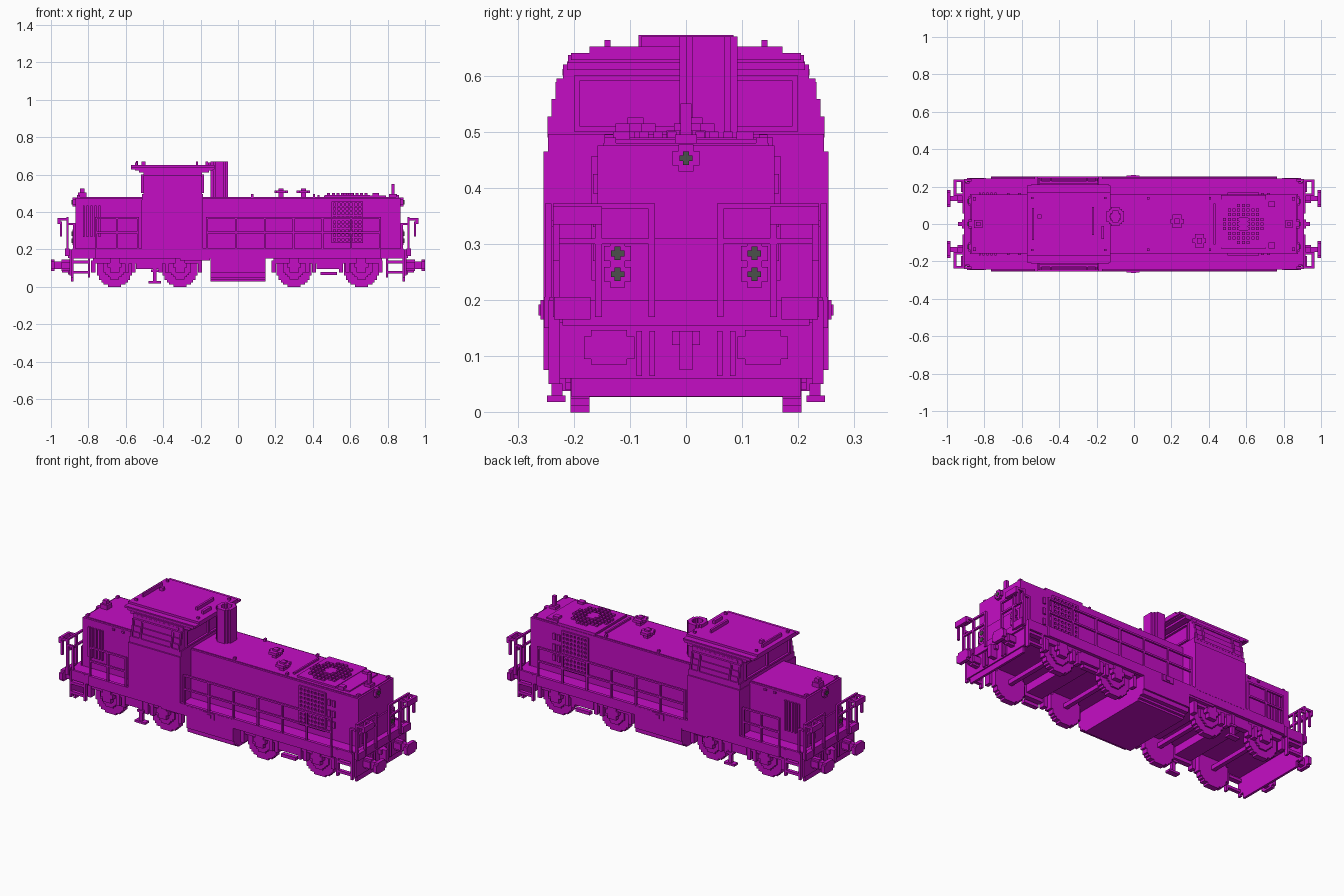
import bpy, bmesh, math
from mathutils import Matrix

cube = bpy.data.objects.get("Cube")
if cube:
    bpy.data.objects.remove(cube)

V = 0.012  # block size used for stepped shapes


def material(name, rgb):
    m = bpy.data.materials.new(name)
    m.use_nodes = True
    m.diffuse_color = (*rgb, 1)
    m.node_tree.nodes["Principled BSDF"].inputs["Base Color"].default_value = (*rgb, 1)
    return m


MAGENTA = material("magenta paint", (0.56, 0.004, 0.56))
GREY = material("lamp grey", (0.07, 0.08, 0.07))


class Part:
    """Collects boxes into one mesh object."""

    def __init__(self):
        self.bm = bmesh.new()

    def box(self, x0, x1, y0, y1, z0, z1):
        mat = Matrix.Translation(((x0 + x1) / 2, (y0 + y1) / 2, (z0 + z1) / 2))
        mat = mat @ Matrix.Diagonal((abs(x1 - x0), abs(y1 - y0), abs(z1 - z0), 1))
        bmesh.ops.create_cube(self.bm, size=1, matrix=mat)

    def sides(self, x0, x1, y0, y1, z0, z1):  # mirrored across the length
        self.box(x0, x1, y0, y1, z0, z1)
        self.box(x0, x1, -y1, -y0, z0, z1)

    def ends(self, x0, x1, y0, y1, z0, z1):  # mirrored front to back of the train
        self.box(x0, x1, y0, y1, z0, z1)
        self.box(-x1, -x0, y0, y1, z0, z1)

    def quad(self, x0, x1, y0, y1, z0, z1):  # all four corners
        self.sides(x0, x1, y0, y1, z0, z1)
        self.sides(-x1, -x0, y0, y1, z0, z1)

    def disc(self, axis, a, b, r, lo, hi, hole=0):
        """Stepped disc centred on (a, b), running lo..hi along the axis."""
        n = max(2, round(2 * r / V))
        s = 2 * r / n
        for i in range(n):
            t = -r + (i + 0.5) * s
            w = max(s, math.floor(math.sqrt(r * r - t * t) / s + 0.4) * s)
            h = math.sqrt(max(0, hole * hole - t * t))
            for u0, u1 in ([(-w, -h), (h, w)] if h > 0 else [(-w, w)]):
                if axis == "y":
                    self.box(a + u0, a + u1, lo, hi, b + t - s / 2, b + t + s / 2)
                elif axis == "z":
                    self.box(a + u0, a + u1, b + t - s / 2, b + t + s / 2, lo, hi)
                else:
                    self.box(lo, hi, a + u0, a + u1, b + t - s / 2, b + t + s / 2)

    def done(self, name, mat=MAGENTA):
        me = bpy.data.meshes.new(name)
        self.bm.to_mesh(me)
        self.bm.free()
        me.materials.append(mat)
        bpy.context.collection.objects.link(bpy.data.objects.new(name, me))


# Underframe: floor, side sills and stepped end platforms
p = Part()
p.box(-0.88, 0.88, -0.235, 0.235, 0.155, 0.2)
p.sides(-0.765, 0.765, 0.235, 0.253, 0.15, 0.205)
p.quad(0.765, 0.885, 0.23, 0.243, 0.15, 0.205)
p.ends(0.88, 0.91, -0.22, 0.22, 0.155, 0.2)
p.done("underframe")

# End beams with slots, and the corner steps
p = Part()
p.ends(0.88, 0.9, -0.225, 0.225, 0.06, 0.16)
p.ends(0.88, 0.893, -0.205, 0.205, 0.028, 0.06)
for y in (0.055, 0.078):
    p.quad(0.9, 0.91, y, y + 0.01, 0.065, 0.145)
p.quad(0.8, 0.89, 0.225, 0.245, 0.07, 0.085)
p.quad(0.8, 0.89, 0.215, 0.245, 0.125, 0.14)
for x in (0.79, 0.88):
    p.quad(x, x + 0.012, 0.225, 0.245, 0.05, 0.2)
p.done("end_beams_and_steps")

# Buffers and coupling hooks
p = Part()
for s in (-1, 1):
    for y in (-0.137, 0.137):
        p.disc("x", y, 0.115, 0.02, s * 0.9, s * 0.99)
        p.disc("x", y, 0.115, 0.03, s * 0.9, s * 0.945)
        p.box(s * 0.98, s, y - 0.045, y + 0.045, 0.095, 0.135)
        p.box(s * 0.98, s, y - 0.032, y + 0.032, 0.085, 0.147)
p.ends(0.9, 0.94, -0.012, 0.012, 0.075, 0.145)
p.ends(0.9, 0.92, -0.025, 0.025, 0.12, 0.145)
p.done("buffers_and_couplings")

# Long and short hoods, with a panel joint along the flanks
p = Part()
p.box(-0.87, 0.87, -0.158, 0.158, 0.19, 0.475)
p.box(-0.86, 0.86, -0.147, 0.147, 0.475, 0.48)
p.ends(0.87, 0.878, -0.16, 0.16, 0.2, 0.31)
p.done("hoods")

# Flank grilles, louvres and small hatches
p = Part()
for i in range(8):
    x = 0.5 + i * 0.0225
    p.sides(x, x + 0.01, 0.158, 0.168, 0.235, 0.455)
for i in range(10):
    z = 0.235 + i * 0.0235
    p.sides(0.5, 0.667, 0.158, 0.168, z, z + 0.01)
for i in range(5):
    x = -0.83 + i * 0.021
    p.sides(x, x + 0.01, 0.158, 0.168, 0.265, 0.435)
for x in (0.68, 0.71):
    for z in (0.27, 0.33, 0.39):
        p.sides(x, x + 0.016, 0.158, 0.166, z, z + 0.035)
for x in (-0.68, -0.62):
    p.sides(x, x + 0.015, 0.158, 0.165, 0.455, 0.465)
p.done("grilles_and_louvres")

# Roof fan: raised plate, ring and grid of studs
p = Part()
p.box(0.46, 0.79, -0.125, 0.13, 0.475, 0.487)
p.box(0.465, 0.705, -0.13, 0.155, 0.475, 0.49)
p.box(0.425, 0.435, -0.11, 0.11, 0.475, 0.49)
for i in range(-4, 5):
    for j in range(-4, 5):
        x, y = i * 0.025, j * 0.025
        if math.hypot(x, y) < 0.108:
            p.box(0.577 + x, 0.593 + x, y - 0.008, y + 0.008, 0.488, 0.5)
p.disc("z", 0.585, 0, 0.035, 0.488, 0.502)
p.box(0.72, 0.755, -0.13, -0.1, 0.475, 0.5)
p.box(0.72, 0.755, 0.09, 0.12, 0.475, 0.5)
p.done("roof_fan")

# Hood roof fittings: vent caps, lifting lugs, end masts
p = Part()
for x, y in ((0.23, 0.015), (0.35, -0.09)):
    p.disc("z", x, y, 0.02, 0.475, 0.505)
    p.disc("z", x, y, 0.036, 0.5, 0.515)
    p.disc("z", x, y, 0.014, 0.515, 0.525)
for x in (0.07, 0.4):
    p.sides(x, x + 0.012, 0.13, 0.145, 0.475, 0.495)
p.quad(0.845, 0.86, 0.125, 0.145, 0.475, 0.49)
p.box(0.82, 0.838, -0.01, 0.01, 0.475, 0.55)
p.box(0.808, 0.85, -0.02, 0.02, 0.475, 0.495)
p.box(-0.845, -0.82, -0.012, 0.012, 0.475, 0.525)
p.box(-0.855, -0.81, -0.022, 0.022, 0.475, 0.505)
p.done("hood_roof_fittings")

# Hollow exhaust stack
p = Part()
p.disc("z", -0.1, 0.04, 0.052, 0.47, 0.67, hole=0.028)
p.disc("z", -0.1, 0.04, 0.035, 0.47, 0.63)
p.done("exhaust_stack")

# Cab: straight lower walls, stepped taper above, overhanging roof
p = Part()
p.box(-0.515, -0.187, -0.254, 0.254, 0.195, 0.465)
p.box(-0.31, -0.15, -0.25, 0.25, 0.14, 0.2)
for i, half in enumerate((0.246, 0.24, 0.233, 0.226, 0.219)):
    z = 0.465 + i * 0.031
    inset = 0.006 * (i > 0)
    p.box(-0.512 + inset, -0.187 - inset, -half, half, z, z + 0.031)
p.done("cab")

p = Part()
p.box(-0.53, -0.155, -0.212, 0.212, 0.61, 0.625)
p.box(-0.55, -0.135, -0.21, 0.21, 0.622, 0.637)
p.box(-0.572, -0.125, -0.172, 0.172, 0.635, 0.652)
p.box(-0.572, -0.125, -0.205, 0.205, 0.628, 0.64)
p.sides(-0.48, -0.22, 0.205, 0.22, 0.6, 0.612)
for x in (-0.55, -0.16):  # roof lamps, horns and rails
    p.sides(x, x + 0.014, 0.135, 0.145, 0.65, 0.663)
p.box(-0.225, -0.213, -0.06, 0.09, 0.65, 0.67)
p.box(-0.545, -0.535, -0.085, 0.085, 0.65, 0.672)
p.box(-0.515, -0.495, 0.03, 0.05, 0.65, 0.67)
p.box(-0.175, -0.16, -0.08, -0.01, 0.65, 0.67)
p.done("cab_roof")

# Cab window frames
p = Part()
for x in (-0.505, -0.45, -0.255, -0.205):
    for z, y in ((0.496, 0.24), (0.527, 0.233), (0.558, 0.226)):
        p.sides(x, x + 0.01, y - 0.01, y + 0.007, z, z + 0.031)
p.sides(-0.505, -0.195, 0.23, 0.247, 0.49, 0.5)
p.sides(-0.505, -0.195, 0.215, 0.231, 0.585, 0.595)
for x in (-0.518, -0.193):
    for z in (0.5, 0.59):
        p.box(x, x + 0.012, -0.2, 0.2, z, z + 0.01)
    for y in (-0.2, -0.005, 0.19):
        p.box(x, x + 0.012, y, y + 0.01, 0.5, 0.6)
p.done("cab_window_frames")

# Side handrails
p = Part()
for x0, x1, n in ((-0.765, -0.53, 3), (-0.17, 0.765, 7)):
    for z in (0.285, 0.362):
        p.sides(x0, x1, 0.24, 0.251, z, z + 0.01)
    for i in range(n):
        x = x0 + (x1 - x0 - 0.01) * i / (n - 1)
        p.sides(x, x + 0.01, 0.24, 0.251, 0.2, 0.372)
p.done("side_handrails")

# End handrails with corner posts and outer grips
p = Part()
for y in (0.055, 0.15, 0.225):
    p.quad(0.905, 0.917, y, y + 0.012, 0.17, 0.37)
for z in (0.3, 0.362):
    p.quad(0.905, 0.917, 0.055, 0.237, z, z + 0.01)
p.quad(0.87, 0.882, 0.228, 0.24, 0.2, 0.34)
p.quad(0.88, 0.91, 0.228, 0.24, 0.33, 0.342)
p.quad(0.917, 0.955, 0.15, 0.162, 0.355, 0.367)
p.quad(0.917, 0.955, 0.225, 0.237, 0.355, 0.367)
p.quad(0.95, 0.965, 0.15, 0.237, 0.335, 0.367)
p.quad(0.94, 0.952, 0.225, 0.237, 0.27, 0.35)
p.quad(0.9, 0.925, 0.17, 0.235, 0.165, 0.205)
p.done("end_handrails")

# Lamps: housing with a cross-shaped grey lens
house, lens = Part(), Part()
for y, z in ((0, 0.453), (0.122, 0.283), (-0.122, 0.283), (0.122, 0.246), (-0.122, 0.246)):
    house.ends(0.86, 0.886, y - 0.024, y + 0.024, z - 0.013, z + 0.013)
    house.ends(0.86, 0.886, y - 0.013, y + 0.013, z - 0.024, z + 0.024)
    lens.ends(0.88, 0.889, y - 0.012, y + 0.012, z - 0.005, z + 0.005)
    lens.ends(0.88, 0.889, y - 0.005, y + 0.005, z - 0.012, z + 0.012)
house.done("lamp_housings")
lens.done("lamp_lenses", GREY)

# Fuel tank with stepped lower edges
p = Part()
for z0, z1, half in ((0.075, 0.2, 0.254), (0.05, 0.075, 0.244),
                     (0.038, 0.05, 0.22), (0.027, 0.038, 0.205)):
    p.box(-0.148, 0.147, -half, half, z0, z1)
p.sides(-0.04, 0.03, 0.25, 0.259, 0.165, 0.2)
p.sides(-0.015, 0.01, 0.255, 0.263, 0.172, 0.192)
p.done("fuel_tank")

# Wheels, axles and axle boxes
p = Part()
for x in (-0.66, -0.31, 0.3, 0.66):
    for s in (-1, 1):
        p.disc("y", x, 0.1, 0.1, s * 0.172, s * 0.206)
        p.disc("y", x, 0.1, 0.06, s * 0.206, s * 0.215)
        p.disc("y", x, 0.115, 0.038, s * 0.2, s * 0.24)
    p.box(x - 0.012, x + 0.012, -0.18, 0.18, 0.09, 0.114)
p.done("wheelsets")

# Bogie frames with springs, brake blocks and hanging steps
p = Part()
for c in (-0.485, 0.48):
    p.sides(c - 0.29, c + 0.29, 0.205, 0.23, 0.125, 0.16)
    p.sides(c - 0.06, c + 0.06, 0.205, 0.235, 0.095, 0.15)
    p.box(c - 0.05, c + 0.05, -0.2, 0.2, 0.11, 0.16)
    for d in (-0.29, -0.11, -0.075, 0.07, 0.105, 0.28):
        p.sides(c + d - 0.01, c + d + 0.012, 0.2, 0.235, 0.075, 0.14)
for x in (-0.445,):
    p.sides(x - 0.01, x + 0.01, 0.22, 0.24, 0.02, 0.15)
    p.sides(x - 0.033, x + 0.033, 0.215, 0.248, 0.018, 0.03)
    p.sides(x - 0.02, x + 0.02, 0.215, 0.245, 0.08, 0.092)
p.sides(0.44, 0.53, 0.215, 0.24, 0.062, 0.08)
p.done("bogie_frames")
